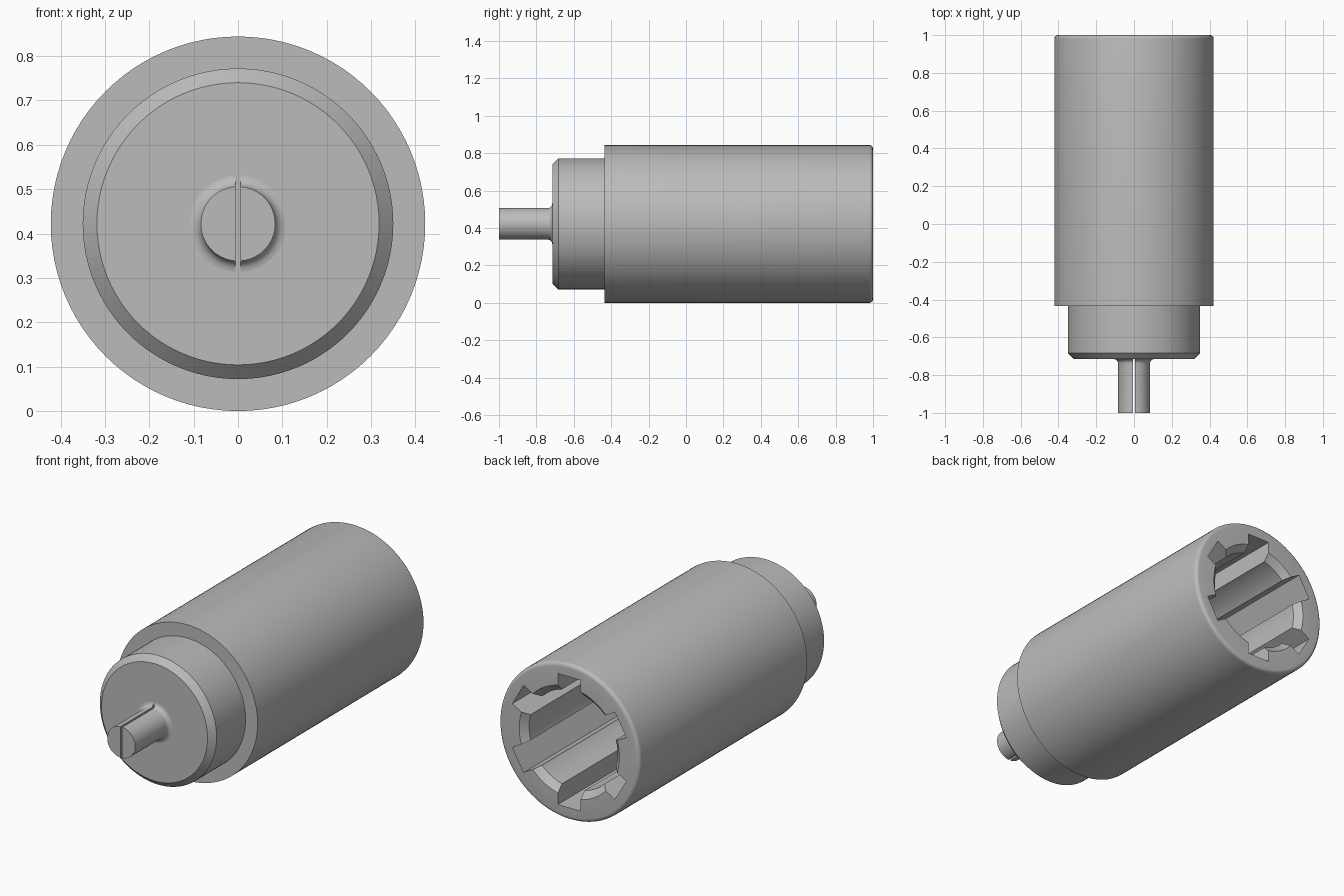
import bpy, bmesh, math
from mathutils import Matrix, Vector

cube = bpy.data.objects.get("Cube")
if cube:
    bpy.data.objects.remove(cube)

R = 0.422          # main radius, also the axis height
SHOULDER = -0.435  # where the wide sleeve begins
COLLAR_FACE = -0.715
GROOVE_END = -0.3

grey = bpy.data.materials.new("plain grey")
grey.use_nodes = True
GREY = (0.5, 0.5, 0.5, 1)
grey.diffuse_color = GREY
grey.node_tree.nodes["Principled BSDF"].inputs["Base Color"].default_value = GREY


def finish(name, bm):
    """Turn a bmesh into a named object."""
    bmesh.ops.recalc_face_normals(bm, faces=bm.faces)
    mesh = bpy.data.meshes.new(name)
    bm.to_mesh(mesh)
    bm.free()
    obj = bpy.data.objects.new(name, mesh)
    bpy.context.collection.objects.link(obj)
    mesh.materials.append(grey)
    return obj


def lathe(name, profile, steps):
    """Revolve (radius, y) points around the long axis; ends lie on the axis."""
    bm = bmesh.new()
    verts = [bm.verts.new((r, y, R)) for r, y in profile]
    edges = [bm.edges.new(pair) for pair in zip(verts, verts[1:])]
    bmesh.ops.spin(bm, geom=verts + edges, cent=(0, 0, R), axis=(0, 1, 0),
                   angle=math.tau, steps=steps)
    bmesh.ops.remove_doubles(bm, verts=bm.verts, dist=0.0001)
    return finish(name, bm)


def add_box(bm, size, centre, angle=0):
    """Box placed relative to the axis, then turned around it."""
    mat = (Matrix.Translation((0, 0, R)) @ Matrix.Rotation(angle, 4, 'Y')
           @ Matrix.Translation(centre) @ Matrix.Diagonal(Vector(size).to_4d()))
    bmesh.ops.create_cube(bm, size=1, matrix=mat)


def carve(obj, bm):
    """Cut the boxes in bm out of obj, then smooth the round surfaces."""
    cutter = finish("cutter", bm)
    cutter.hide_render = True
    mod = obj.modifiers.new("cut", 'BOOLEAN')
    mod.operation, mod.solver, mod.object = 'DIFFERENCE', 'EXACT', cutter
    bpy.ops.object.select_all(action='DESELECT')
    bpy.context.view_layer.objects.active = obj
    obj.select_set(True)
    bpy.ops.object.modifier_apply(modifier=mod.name)
    bpy.data.objects.remove(cutter)
    bpy.ops.object.shade_smooth_by_angle(angle=math.radians(28))


def arc(r, y, radius, start, end, n=5):
    """Quarter-round profile points."""
    angles = [math.radians(start + (end - start) * i / n) for i in range(n + 1)]
    return [(r + radius * math.cos(a), y + radius * math.sin(a)) for a in angles]


# Casing: chamfered collar, wide sleeve, rounded rear rim and blind bore
casing = lathe("casing", [
    (0, COLLAR_FACE), (0.318, COLLAR_FACE), (0.35, -0.683), (0.35, SHOULDER),
    (R, SHOULDER), *arc(R - 0.02, 0.98, 0.02, 0, 90),
    (0.30, 1), (0.265, 0.965), (0.265, GROOVE_END), (0, GROOVE_END)], 96)

# Six axial grooves around the bore
grooves = bmesh.new()
for i in range(6):
    add_box(grooves, (0.136, 1.4, 0.2), (0, GROOVE_END + 0.71, 0.255), math.radians(60 * i))
carve(casing, grooves)

# Front shaft: flared root and a thin slit through its middle
shaft = lathe("front_shaft", [
    (0, -1), (0.084, -1), *arc(0.109, COLLAR_FACE - 0.025, 0.025, 180, 90),
    (0, COLLAR_FACE)], 64)
slit = bmesh.new()
add_box(slit, (0.011, 0.4, 0.4), (0, COLLAR_FACE - 0.199, 0))
carve(shaft, slit)
